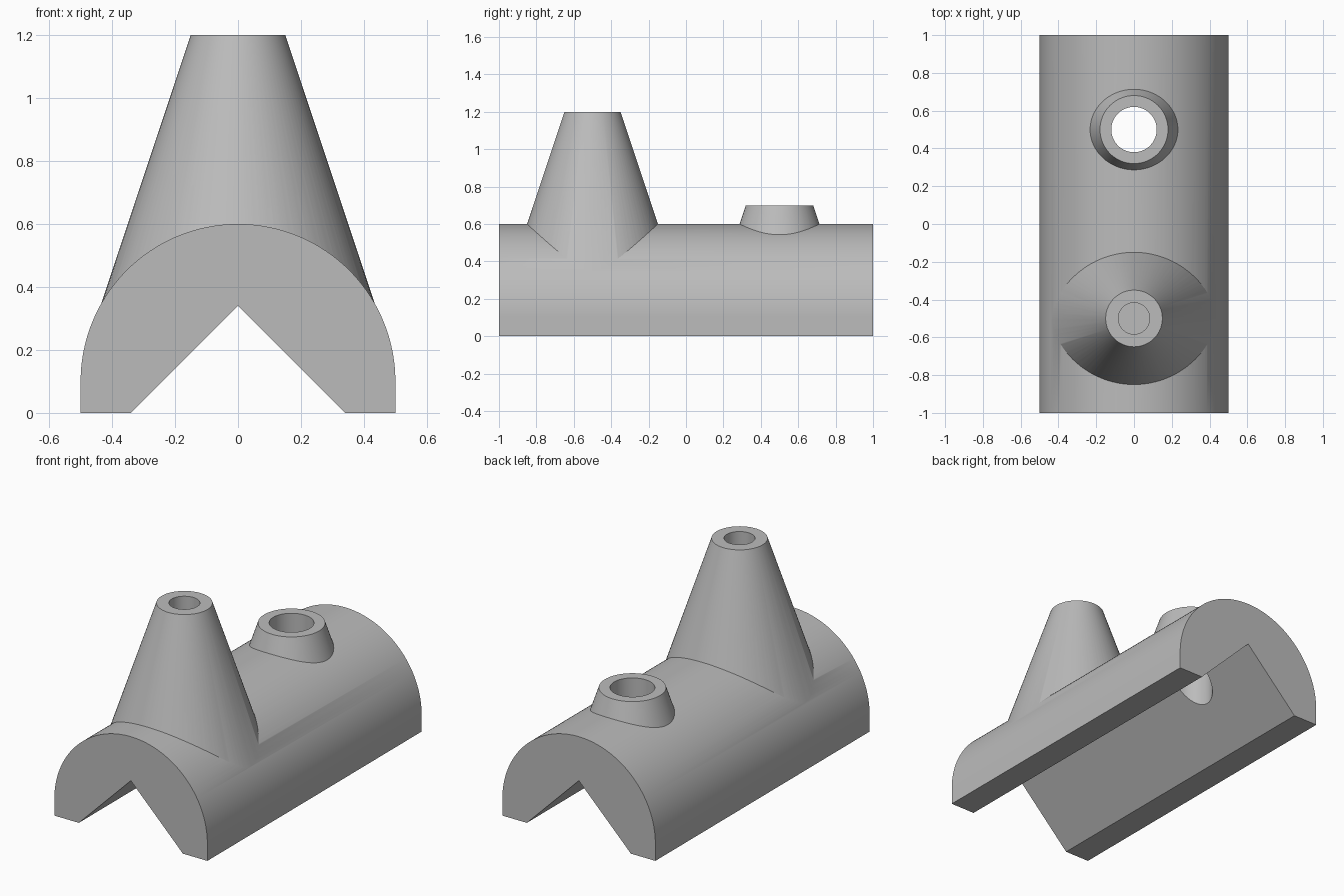
import bpy, math

if "Cube" in bpy.data.objects:
    bpy.data.objects.remove(bpy.data.objects["Cube"])

grey = bpy.data.materials.new("mid grey")
grey.diffuse_color = (0.5, 0.5, 0.5, 1)
grey.use_nodes = True
grey.node_tree.nodes["Principled BSDF"].inputs["Base Color"].default_value = grey.diffuse_color


def prism(name, profile, half):
    """Extrude an x-z outline along y from -half to half."""
    n = len(profile)
    verts = [(x, y, z) for y in (-half, half) for x, z in profile]
    faces = [list(range(n)), list(range(2 * n - 1, n - 1, -1))]
    faces += [[i, i + n, (i + 1) % n + n, (i + 1) % n] for i in range(n)]
    mesh = bpy.data.meshes.new(name)
    mesh.from_pydata(verts, [], faces)
    mesh.materials.append(grey)
    obj = bpy.data.objects.new(name, mesh)
    bpy.context.collection.objects.link(obj)
    # make all the normals point outwards
    bpy.context.view_layer.objects.active = obj
    bpy.ops.object.mode_set(mode='EDIT')
    bpy.ops.mesh.select_all(action='SELECT')
    bpy.ops.mesh.normals_make_consistent(inside=False)
    bpy.ops.object.mode_set(mode='OBJECT')
    return obj


def cone(name, y, z0, z1, r0, r1):
    """Upright frustum on the centre line."""
    bpy.ops.mesh.primitive_cone_add(vertices=96, radius1=r0, radius2=r1, depth=z1 - z0,
                                    location=(0, y, (z0 + z1) / 2))
    obj = bpy.context.object
    obj.name = name
    obj.data.materials.append(grey)
    return obj


def combine(target, other, operation):
    """Boolean the other solid into the target, then drop it."""
    mod = target.modifiers.new(operation.title(), 'BOOLEAN')
    mod.operation, mod.object, mod.solver = operation, other, 'EXACT'
    bpy.context.view_layer.objects.active = target
    bpy.ops.object.modifier_apply(modifier=mod.name)
    bpy.data.objects.remove(other)


# Round-topped body with straight lower sides
arc = [(0.5 * math.cos(math.pi * i / 96), 0.1 + 0.5 * math.sin(math.pi * i / 96)) for i in range(97)]
body = prism("body", arc + [(-0.5, 0), (0.5, 0)], 1)

# Tall conical tower and low collar, both flaring 1 in 3
combine(body, cone("tower", -0.5, 0.2, 1.2, 0.15 + 1 / 3, 0.15), 'UNION')
combine(body, cone("collar", 0.5, 0.4, 0.7, 0.28, 0.18), 'UNION')

# V channel underneath
combine(body, prism("channel_cutter", [(0, 0.34), (-0.54, -0.2), (0.54, -0.2)], 1.2), 'DIFFERENCE')

# Blind hole in the tower, through hole in the collar
combine(body, cone("tower_hole", -0.5, 0.6, 1.4, 0.083, 0.083), 'DIFFERENCE')
combine(body, cone("collar_hole", 0.5, -0.2, 0.9, 0.12, 0.12), 'DIFFERENCE')

# Smooth curved walls, crisp rims
bpy.ops.object.select_all(action='DESELECT')
body.select_set(True)
bpy.context.view_layer.objects.active = body
bpy.ops.object.shade_smooth_by_angle(angle=math.radians(25))
